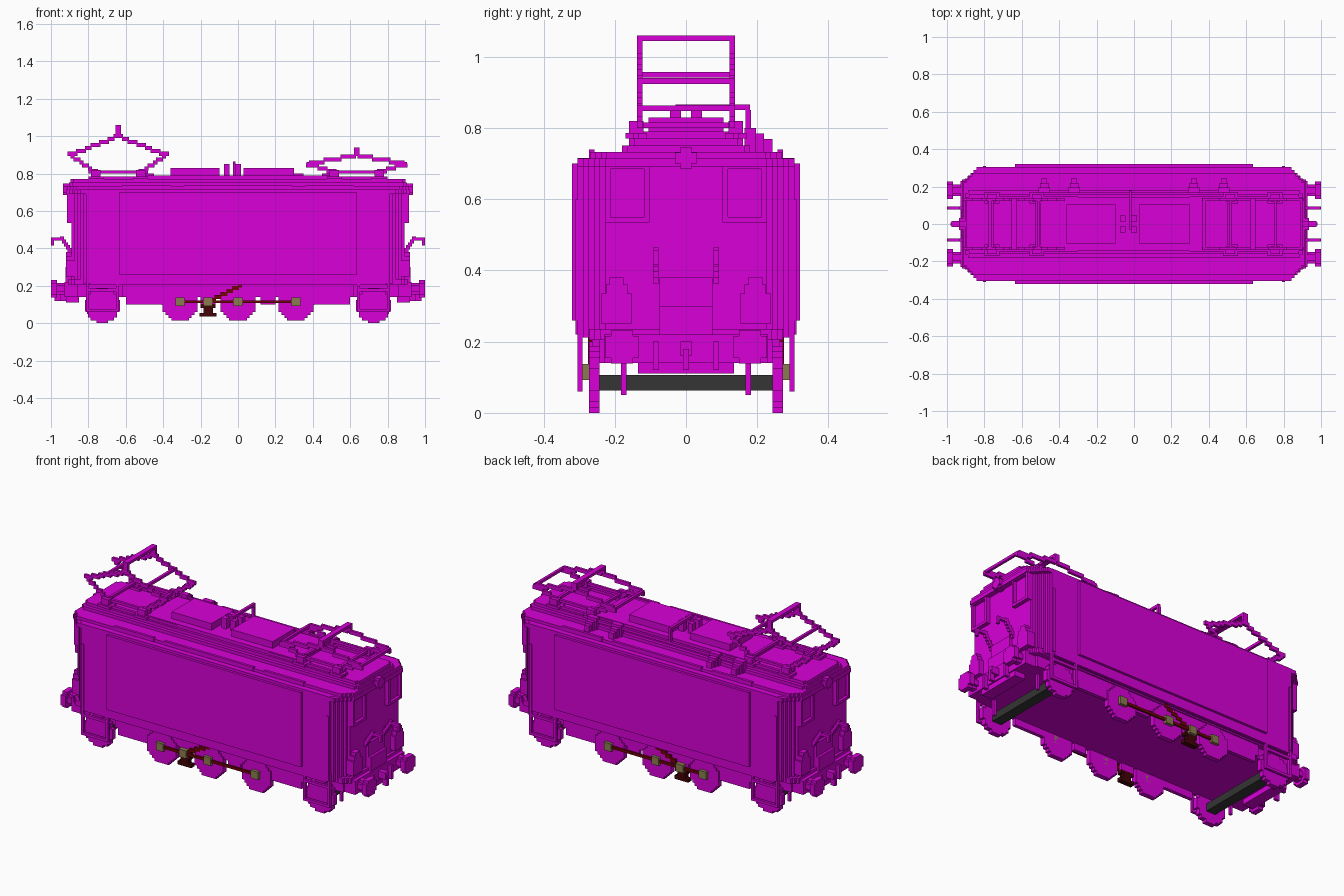
import bpy, bmesh, math
from mathutils import Vector

if "Cube" in bpy.data.objects:
    bpy.data.objects.remove(bpy.data.objects["Cube"], do_unlink=True)

STEP = 1 / 64  # edge of one building block
# Main levels and planes
FLOOR, SILL, EAVE, ROOF = .14, .22, .7, .77
END, BEAM, SIDE, PANEL = .89, .92, .305, .32
WHEEL, FACE, OUTER = .243, .272, .29
AXLE = .115
GUIDE = .725
DRIVERS = {"rear": -.31, "middle": 0, "front": .31}
JOINT = -.16


def material(name, rgb):
    m = bpy.data.materials.new(name)
    m.use_nodes = True
    m.diffuse_color = (*rgb, 1)
    m.node_tree.nodes["Principled BSDF"].inputs["Base Color"].default_value = (*rgb, 1)
    return m


MAGENTA = material("magenta", (.69, 0, .69))
RED = material("dark red", (.17, .001, .002))
BROWN = material("dark brown", (.055, .001, .002))
OLIVE = material("olive", (.26, .2, .08))
GREY = material("dark grey", (.035, .035, .035))


def around(centre, half=STEP / 2):
    return centre - half, centre + half


def up(start, size=STEP):
    return start, start + size


def block(x, y, z):
    """Box from its spans along the three axes."""
    return x, y, z


def finish(bm, name, mat):
    bmesh.ops.recalc_face_normals(bm, faces=bm.faces)
    mesh = bpy.data.meshes.new(name)
    bm.to_mesh(mesh)
    bm.free()
    mesh.materials.append(mat)
    bpy.context.collection.objects.link(bpy.data.objects.new(name, mesh))


def part(name, blocks, mirror="", mat=MAGENTA):
    """Object made of blocks, repeated across the mirror axes."""
    bm = bmesh.new()
    for sx in (1, -1) if "x" in mirror else (1,):
        for sy in (1, -1) if "y" in mirror else (1,):
            for spans in blocks:
                low, high = (Vector(corner) for corner in zip(*spans))
                for v in bmesh.ops.create_cube(bm, size=1)["verts"]:
                    v.co = (low + high) / 2 + v.co * (high - low)
                    v.co.x *= sx
                    v.co.y *= sy
    finish(bm, name, mat)


def slab(name, half_x, half_y, z, steps):
    """Slab whose four corners are cut in block steps."""
    quarter = [(half_x, half_y - steps * STEP)]
    for i in range(steps):
        x, y = half_x - (i + 1) * STEP, half_y - (steps - i) * STEP
        quarter += [(x, y), (x, y + STEP)]
    half = quarter + [(-x, y) for x, y in reversed(quarter)]
    outline = half + [(-x, -y) for x, y in half]
    bm = bmesh.new()
    face = bm.faces.new([bm.verts.new((x, y, z[0])) for x, y in outline])
    for v in bmesh.ops.extrude_face_region(bm, geom=[face])["geom"]:
        if isinstance(v, bmesh.types.BMVert):
            v.co.z = z[1]
    finish(bm, name, MAGENTA)


def stairs(start, end, y):
    """Blocks stepping along a line between two (x, z) points."""
    a, b = Vector(start), Vector(end)
    count = math.ceil(max(map(abs, b - a)) / STEP)
    points = [a.lerp(b, i / count) for i in range(count + 1)]
    return [block(around(p.x, STEP * .7), y, around(round(p.y / STEP) * STEP, STEP * .7))
            for p in points]


def disc_rows(centre, z, radius):
    """Stepped disc as (width span, height span) rows."""
    n = round(radius / STEP)
    for i in range(-n, n):
        chord = math.sqrt(radius ** 2 - (abs(i + .5) * STEP) ** 2 + STEP ** 2 / 4)
        yield around(centre, round(chord / STEP) * STEP), up(z + i * STEP)


def side_disc(x, z, radius, y):
    return [block(w, y, h) for w, h in disc_rows(x, z, radius)]


def end_disc(y, z, radius, x):
    return [block(x, w, h) for w, h in disc_rows(y, z, radius)]


# Body shell
slab("body", END, SIDE, (SILL - STEP / 2, EAVE + STEP), steps=5)
slab("sill", END + STEP, FACE, (SILL - STEP, SILL + STEP), steps=2)
slab("floor", END - 2 * STEP, WHEEL, (FLOOR, SILL), steps=0)
part("side_panel", [block(around(0, .635), (SIDE - STEP, PANEL), (.26, EAVE))], "y")
part("door_edge", [block(around(.8), up(OUTER, STEP * 1.3), (SILL, .6))], "xy")
part("lower_rail", [block(around(0, .79), (OUTER, SIDE), (SILL - STEP, SILL))], "y")

# Stepped roof
layers = {"eaves": SIDE, "roof_lower": .27, "roof_middle": .18, "roof_top": .16}
for i, (label, half_y) in enumerate(layers.items()):
    z = EAVE + (i - .5) * STEP * 1.2
    slab(label, BEAM - i * STEP / 2, half_y, (z, z + 1.5 * STEP), steps=max(1, 5 - 2 * i))
part("roof_strip", [block(span, around(.265), (EAVE + STEP, .74))
                    for span in ((0, .29), (.36, .62))], "xy")
part("roof_ridge", [block(around(0, .5), around(0, .145), (ROOF - STEP, .79))])
part("roof_boxes", [block(span, around(0, .105), (ROOF, .83))
                    for span in ((-.36, -.1), (.03, .3))])
part("roof_walkway", [block((.3, .8), around(.14), up(ROOF - STEP, 2 * STEP))], "xy")

# Roof conductor and insulators
part("conductor", [block(around(-.02), (-.03, .18), up(.85)),
                   block(around(-.02), around(.175), (ROOF, .85)),
                   block(around(0, .5), around(.175), up(ROOF))])
part("centre_insulators", [block(around(x, STEP), around(y, STEP), (ROOF, .85))
                           for x in (-.06, 0) for y in around(0, .03)])
part("side_insulators", [block(around(x, 2 * STEP - i * STEP / 2), up(.165 + i * 1.5 * STEP, 2 * STEP),
                               (.73, .8 - i * STEP))
                         for x in (.32, .48) for i in range(3)], "x")


# Pantographs
def pantograph(name, centre, elbow_z, apex_z, top_z, brace):
    """The brace is the (distance from the centre, height) of the crossbars."""
    arm_y = around(.13)
    base = [block(around(centre, .16), arm_y, up(.8))]
    arms = [block(around(centre, STEP), arm_y, (apex_z, top_z)),
            block(around(centre, STEP), (0, arm_y[1]), (top_z - STEP, top_z))]
    for side in (1, -1):
        x, elbow = centre + side * .12, (centre + side * .26, elbow_z)
        base += [block(around(x, .04), around(.14, .03), up(ROOF)),
                 block(around(x, .025), around(.14, .02), (ROOF, .82)),
                 block(around(x), (0, .14), up(.8))]
        arms += stairs((x, .81), elbow, arm_y) + stairs(elbow, (centre, apex_z), arm_y)
        arms.append(block(around(centre + side * brace[0]), (0, arm_y[1]), around(brace[1])))
    part(name + "_base", base, "y")
    part(name + "_arms", arms, "y")


pantograph("raised_pantograph", -.64, elbow_z=.9, apex_z=1, top_z=1.06, brace=(.13, .95))
pantograph("lowered_pantograph", .635, elbow_z=.85, apex_z=.9, top_z=.94, brace=(.26, .855))

# End faces: framed windows, panel, lamps and handrails
window_y, window_z, frame_x = around(.165, .06), (.535, EAVE), up(END - STEP / 2, 2 * STEP)
part("end_window_frame",
     [block(frame_x, around(y), window_z) for y in around(.165, .055)]
     + [block(frame_x, window_y, around(z)) for z in (window_z[0] + STEP / 2, EAVE - STEP / 2)], "xy")
part("end_window_pane", [block(up(END - STEP, 1.4 * STEP), window_y, window_z)], "xy")
part("end_panel", [block((END - STEP, END + i * STEP), around(0, .075), (SILL, z))
                   for i, z in enumerate((.38, .3), start=1)], "x")
part("end_lamp", [block((END - STEP, BEAM), around(.195, half), (.25, top))
                  for half, top in ((.042, .335), (.03, .36), (.02, .38))], "xy")
part("top_lamp", end_disc(0, EAVE + STEP, .03, (END, BEAM + STEP)), "x")
rail_y = around(.085)
part("end_handrail", stairs((END, .375), (.94, .45), rail_y)
     + [block((.94, 1), rail_y, around(.45)),
        block((1 - STEP, 1), rail_y, (.415, .45))], "xy")

# Buffer beam, buffers, coupling and rail guards
part("buffer_beam", [block((.85, BEAM + STEP / 2), around(0, .23), (FLOOR, SILL)),
                     block((.85, BEAM), around(0, .135), (.11, SILL))], "x")
part("buffer_shank", end_disc(.18, .185, .03, (BEAM, 1 - STEP)), "xy")
part("buffer_head", end_disc(.18, .185, .05, (1 - 2 * STEP, 1)), "xy")
part("coupling_hook", [block((BEAM, .975), around(0, STEP), (.16, .2)),
                       block((.95, .98), around(0), (.12, .18))], "x")
part("coupling_bracket", [block((BEAM, .95), rail_y, (.12, .2))], "xy")
part("rail_guard", [block(around(.8), around(.175), (.05, FLOOR + STEP))], "xy")

# Running gear
frame_y = (WHEEL, FACE - STEP / 2)
part("side_frame", [block(around(0, .62), frame_y, (FLOOR, SILL))], "y")
part("spring_hangers", stairs((.37, .09), (.5, .19), frame_y)
     + [block((.4, .6), frame_y, (.1, FLOOR)),
        block(around(.16, .04), frame_y, (.1, FLOOR))], "xy")
for label, x in DRIVERS.items():
    part(label + "_driving_wheel", side_disc(x, AXLE - STEP / 2, .095, (WHEEL, FACE)), "y")
    part(label + "_hub", [block(around(x, .024), (WHEEL, OUTER), around(AXLE, .023))], "y", OLIVE)
part("guide_wheel", side_disc(GUIDE, 6 * STEP, 6 * STEP, (WHEEL, FACE)), "xy")
part("guide_axle", [block(around(GUIDE, .03), around(0, WHEEL), around(.085, .022))], "x", GREY)

# Boarding steps over the guide wheels
step_x, step_y = around(GUIDE, .085), (OUTER, SIDE)
part("boarding_step", [block(step_x, step_y, up(z)) for z in (.06, .17, SILL, .25)]
     + [block(around(x), step_y, (.06, .26)) for x in around(GUIDE, .08)], "xy")

# Coupling rod, slanted drive rod and its weight
part("coupling_rod", [block(around(0, .31), (FACE, OUTER - STEP / 2), around(AXLE))], "y", RED)
part("drive_rod", stairs((JOINT, AXLE), (.01, .2), (WHEEL + STEP, FACE + STEP / 4)), "y", RED)
part("rod_joint", [block(around(JOINT, .024), (WHEEL, OUTER), around(AXLE, .023))], "y", OLIVE)
part("rod_weight", [block(around(JOINT, half), (WHEEL, FACE), up(.035 + i * STEP, STEP * 1.3))
                    for i, half in enumerate((.045, .025, .025, .04))], "y", BROWN)
